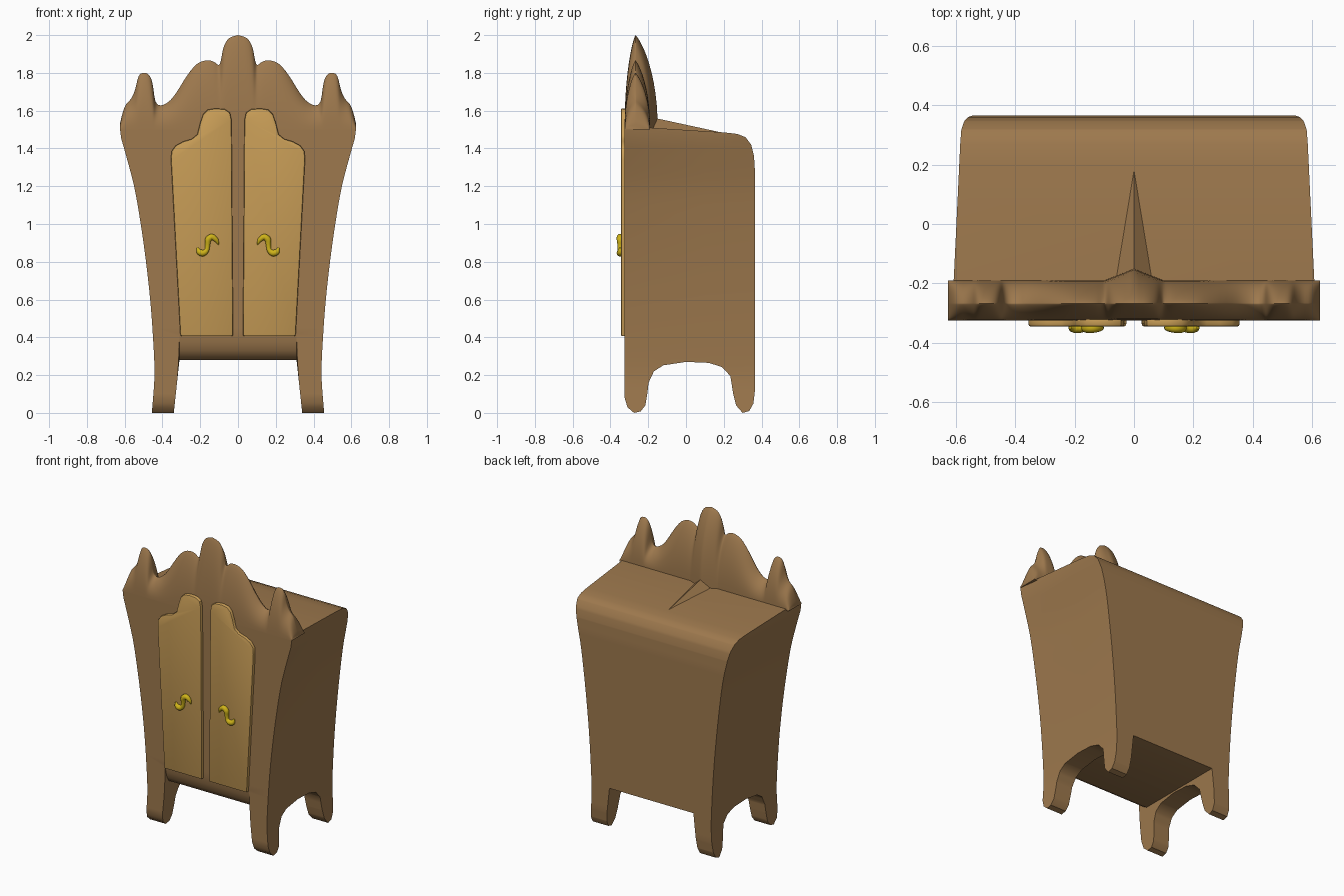
import bpy, bmesh, math
from mathutils import Vector

cube = bpy.data.objects.get("Cube")
if cube:
    bpy.data.objects.remove(cube, do_unlink=True)


def material(name, color):
    m = bpy.data.materials.new(name)
    m.use_nodes = True
    m.diffuse_color = (*color, 1)
    m.node_tree.nodes["Principled BSDF"].inputs["Base Color"].default_value = (*color, 1)
    return m


WOOD = material("brown wood", (0.34, 0.19, 0.075))
PANEL = material("light wood", (0.60, 0.35, 0.098))
GOLD = material("gold", (0.62, 0.45, 0.01))


def add(name, bm, mat):
    bmesh.ops.recalc_face_normals(bm, faces=bm.faces)
    me = bpy.data.meshes.new(name)
    bm.to_mesh(me)
    bm.free()
    ob = bpy.data.objects.new(name, me)
    bpy.context.collection.objects.link(ob)
    me.materials.append(mat)
    return ob


def activate(ob):
    bpy.ops.object.select_all(action='DESELECT')
    ob.select_set(True)
    bpy.context.view_layer.objects.active = ob


def smooth(ob, angle=40):
    activate(ob)
    bpy.ops.object.shade_smooth_by_angle(angle=math.radians(angle))


def prism(points, place, lo, hi):
    """Extrude a 2D outline between two depths; place maps (a, b, depth) to xyz."""
    bm = bmesh.new()
    rings = [[bm.verts.new(place(a, b, d)) for a, b in points] for d in (lo, hi)]
    bm.faces.new(rings[0])
    bm.faces.new(rings[1][::-1])
    n = len(points)
    for i in range(n):
        j = (i + 1) % n
        bm.faces.new((rings[0][i], rings[0][j], rings[1][j], rings[1][i]))
    return bm


def spline(points, steps=3):
    """Smooth an open path through its points."""
    p = [Vector(q) for q in points]
    p = [2 * p[0] - p[1]] + p + [2 * p[-1] - p[-2]]
    out = []
    for a, b, c, d in zip(p, p[1:], p[2:], p[3:]):
        for k in range(steps):
            t = k / steps
            out.append(0.5 * (2 * b + (c - a) * t + (2 * a - 5 * b + 4 * c - d) * t ** 2
                              + (3 * b - a - 3 * c + d) * t ** 3))
    return out + [p[-2]]


# Half width of the cabinet by height
WIDTH = spline([(0, .456), (.2, .442), (.4, .45), (.6, .465), (.8, .487), (1, .515),
                (1.2, .55), (1.4, .603), (1.46, .62), (1.52, .626)], 5)


def half_width(z):
    for a, b in zip(WIDTH, WIDTH[1:]):
        if z <= b.x:
            return a.y + (b.y - a.y) * max(0, z - a.x) / (b.x - a.x)
    return WIDTH[-1].y


def taper(y, z):
    front = .03 * min(1, (y + .325) / .135)
    back = .04 * max(0, (y + .19) / .555)
    return 1 - (front + back) * min(1, z / 1.5) ** 2


# Cabinet body: side profile with arch and feet, flared in width
side = [(-.325, 1.5), (-.325, .08), (-.31, .03), (-.275, 0), (-.24, .008), (-.215, .04),
        (-.205, .1), (-.198, .16), (-.17, .22), (-.12, .252), (0, .27), (.12, .265),
        (.19, .243), (.235, .195), (.25, .1), (.265, .04), (.3, 0), (.335, .01), (.357, .05),
        (.365, .12), (.365, 1.28), (.36, 1.36), (.345, 1.42), (.315, 1.46), (.27, 1.477),
        (.2, 1.485), (-.19, 1.51)]
bm = prism(side, lambda y, z, x: (x, y, z), -1, 1)


def slice_at(co, no):
    bmesh.ops.bisect_plane(bm, geom=bm.verts[:] + bm.edges[:] + bm.faces[:],
                           plane_co=co, plane_no=no)


for y in (-.19, .1):
    slice_at((0, y, 0), (0, 1, 0))
for i in range(1, 30):
    slice_at((0, 0, i * .05 + .003), (0, 0, 1))
for v in bm.verts:
    v.co.x *= half_width(v.co.z) * taper(v.co.y, v.co.z)
body = add("cabinet_body", bm, WOOD)

# Opening between the legs, with a rounded front apron
opening = [(-.5, -.1), (-.5, .42), (-.325, .42), (-.318, .37), (-.305, .33), (-.285, .3),
           (-.25, .28), (.5, .28), (.5, -.1)]
bm = prism(opening, lambda y, z, x: (x * (.31 + .03 * max(0, 1 - z / .28)), y, z), -1, 1)
cutter = add("leg_opening_cutter", bm, WOOD)
cut = body.modifiers.new("leg opening", 'BOOLEAN')
cut.operation = 'DIFFERENCE'
cut.solver = 'EXACT'
cut.object = cutter
activate(body)
bpy.ops.object.modifier_apply(modifier=cut.name)
bpy.data.objects.remove(cutter, do_unlink=True)
smooth(body, 35)

# Carved crown: scalloped outline swept as rounded sections
half = spline([(0, 2), (.045, 1.985), (.075, 1.94), (.092, 1.86), (.105, 1.842), (.13, 1.86),
               (.17, 1.866), (.22, 1.845), (.27, 1.785), (.33, 1.69), (.37, 1.645),
               (.41, 1.628), (.437, 1.65), (.452, 1.74), (.468, 1.785), (.495, 1.8),
               (.525, 1.785), (.545, 1.71), (.565, 1.665), (.595, 1.63), (.613, 1.58),
               (.626, 1.525)])
outline = [(-p.x, p.y) for p in half[:0:-1]] + [(p.x, p.y) for p in half]
BASE, RIDGE, STEPS = 1.5, -.268, 12
bm = bmesh.new()
columns = []
for x, top in outline:
    rear = -.19 + .04 * max(0, 1 - abs(x) / .1)
    col = []
    for i in range(-STEPS, STEPS + 1):
        s = math.cos(i / STEPS * math.pi / 2)
        thick = max(0, 1 - s ** 2.2) ** .8
        reach = (RIDGE + .325) if i < 0 else (rear - RIDGE)
        y = RIDGE + math.copysign(thick * reach, i)
        col.append(bm.verts.new((x, y, BASE + (top - BASE) * s)))
    columns.append(col)
for a, b in zip(columns, columns[1:]):
    for i in range(2 * STEPS):
        bm.faces.new((a[i], b[i], b[i + 1], a[i + 1]))
    bm.faces.new((a[0], a[-1], b[-1], b[0]))
bm.faces.new(columns[0])
bm.faces.new(columns[-1])
smooth(add("carved_crown", bm, WOOD), 60)

# Small ridge running back from the crown over the roof
bm = bmesh.new()
for co in ((-.08, -.18, 1.49), (.08, -.18, 1.49), (0, -.16, 1.56), (0, .2, 1.482)):
    bm.verts.new(co)
bmesh.ops.convex_hull(bm, input=bm.verts[:])
smooth(add("roof_ridge", bm, WOOD), 60)

# Doors and their scrolled handles
door = [(.026, .406), (.305, .406), (.355, 1.34), (.352, 1.385), (.33, 1.415), (.29, 1.437),
        (.245, 1.45), (.215, 1.475), (.202, 1.53), (.185, 1.58), (.16, 1.605), (.12, 1.612),
        (.07, 1.608), (.043, 1.59), (.034, 1.55)]
scroll = spline([(.103, .89, .1), (.115, .915, .7), (.138, .931, .95), (.158, .917, 1),
                 (.161, .887, .75), (.166, .86, .75), (.185, .846, 1), (.205, .853, .9),
                 (.215, .875, .25)], 4)
for name, s in (("left", 1), ("right", -1)):
    ob = add(name + "_door", prism(door, lambda x, z, y: (s * x, y, z), -.345, -.31), PANEL)
    bev = ob.modifiers.new("rounded edge", 'BEVEL')
    bev.width = .008
    bev.segments = 2
    bev.limit_method = 'ANGLE'
    bev.angle_limit = math.radians(50)
    activate(ob)
    bpy.ops.object.modifier_apply(modifier=bev.name)
    smooth(ob)

    cu = bpy.data.curves.new(name + "_handle", 'CURVE')
    cu.dimensions = '3D'
    cu.bevel_depth = .018
    cu.bevel_resolution = 3
    cu.use_fill_caps = True
    sp = cu.splines.new('POLY')
    sp.points.add(len(scroll) - 1)
    for pt, q in zip(sp.points, scroll):
        pt.co = (s * q.x, -.349, q.y, 1)
        pt.radius = q.z
    ob = bpy.data.objects.new(name + "_handle", cu)
    bpy.context.collection.objects.link(ob)
    cu.materials.append(GOLD)
    activate(ob)
    bpy.ops.object.convert(target='MESH')
    smooth(bpy.context.object, 50)
